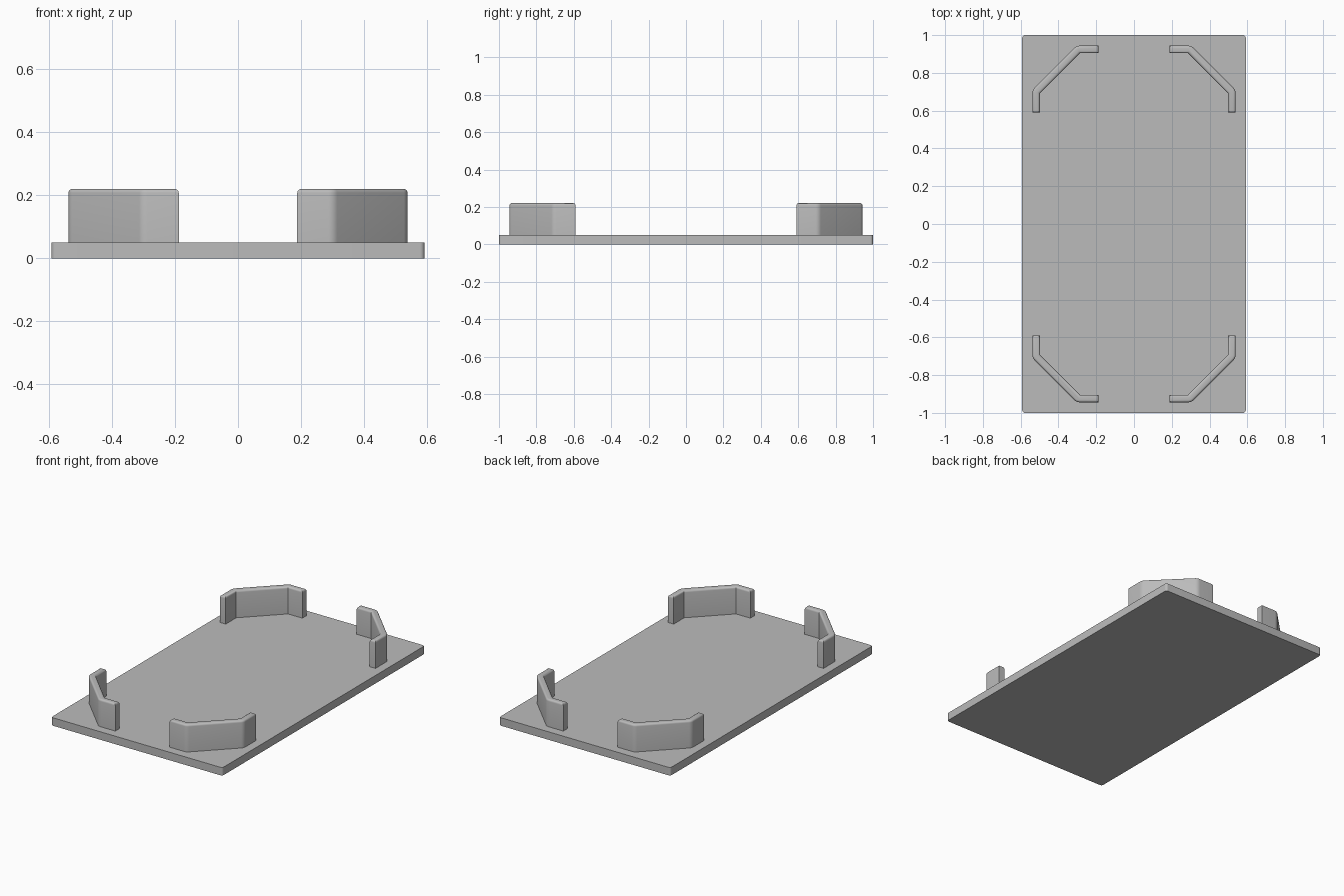
import bpy
import bmesh
from math import cos, sin, radians

if "Cube" in bpy.data.objects:
    bpy.data.objects.remove(bpy.data.objects["Cube"], do_unlink=True)

HALF_X, HALF_Y, PLATE_TOP, CLIP_TOP = 0.592, 1.0, 0.05, 0.22
WALL = 0.04

grey = bpy.data.materials.new("plain_grey")
grey.use_nodes = True
colour = (0.5, 0.5, 0.5, 1)
grey.diffuse_color = colour
grey.node_tree.nodes["Principled BSDF"].inputs["Base Color"].default_value = colour


def arc(cx, cy, radius, start, end, steps=6):
    """Points along a circular arc, angles in degrees."""
    angles = [radians(start + (end - start) * i / steps) for i in range(steps + 1)]
    return [(cx + radius * cos(a), cy + radius * sin(a)) for a in angles]


def extrude_profile(name, points, bottom, top, round_top=0):
    """Solid prism from a plan outline, optionally with a rounded top rim."""
    bm = bmesh.new()
    face = bm.faces.new([bm.verts.new((x, y, bottom)) for x, y in points])
    result = bmesh.ops.extrude_face_region(bm, geom=[face], use_keep_orig=True)
    raised = [v for v in result["geom"] if isinstance(v, bmesh.types.BMVert)]
    bmesh.ops.translate(bm, verts=raised, vec=(0, 0, top - bottom))
    if round_top:
        rim = [e for e in bm.edges if all(v in raised for v in e.verts)]
        bmesh.ops.bevel(bm, geom=rim, offset=round_top, segments=4,
                        profile=0.5, affect='EDGES')
    bmesh.ops.recalc_face_normals(bm, faces=bm.faces)
    mesh = bpy.data.meshes.new(name)
    bm.to_mesh(mesh)
    bm.free()
    mesh.materials.append(grey)
    obj = bpy.data.objects.new(name, mesh)
    bpy.context.collection.objects.link(obj)
    bpy.ops.object.select_all(action='DESELECT')
    obj.select_set(True)
    bpy.context.view_layer.objects.active = obj
    bpy.ops.object.shade_smooth_by_angle(angle=radians(30))
    return obj


# Base plate with small rounded corners
r = 0.015
plate = []
for sx, sy, start in ((1, 1, 0), (-1, 1, 90), (-1, -1, 180), (1, -1, 270)):
    plate += arc(sx * (HALF_X - r), sy * (HALF_Y - r), r, start, start + 90)
extrude_profile("base_plate", plate, 0, PLATE_TOP)

# Corner clip outline: sharp bends inside, rounded bends outside
side_x, end_y = 0.498, 0.904      # inner wall faces
bend_x, bend_y = 0.287, 0.693     # where the diagonal wall begins
tip_x, tip_y = 0.188, 0.59        # free ends
clip = [(tip_x, end_y), (bend_x, end_y), (side_x, bend_y), (side_x, tip_y),
        (side_x + WALL, tip_y)]
clip += arc(side_x, bend_y, WALL, 0, 45)
clip += arc(bend_x, end_y, WALL, 45, 90)
clip += [(tip_x, end_y + WALL)]

# One clip mirrored into each corner
for sx, side in ((1, "left"), (-1, "right")):
    for sy, end in ((1, "back"), (-1, "front")):
        outline = [(x * sx, y * sy) for x, y in clip]
        extrude_profile(f"{end}_{side}_clip", outline, PLATE_TOP - 0.002,
                        CLIP_TOP, round_top=0.012)
